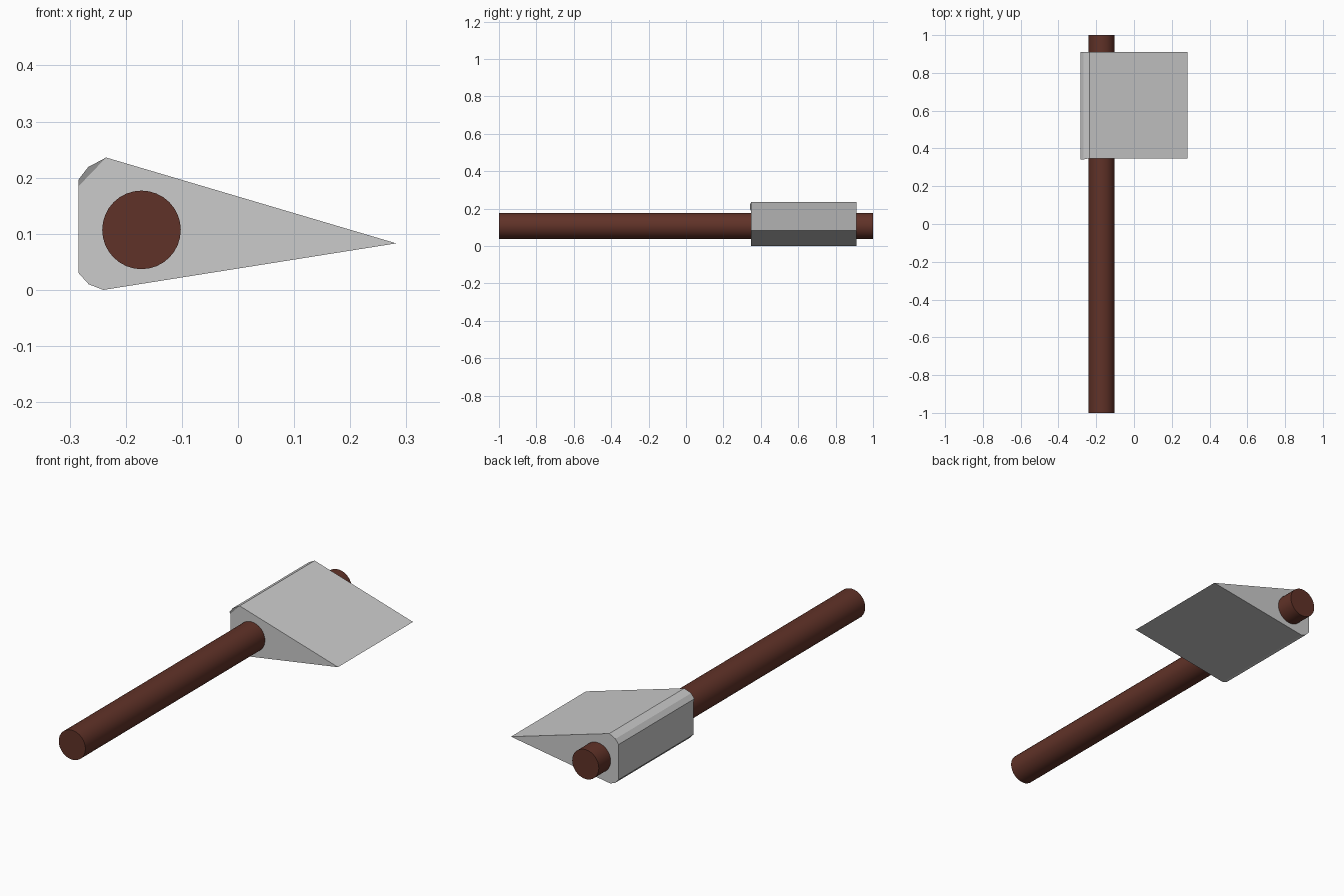
import bpy, bmesh, math

if "Cube" in bpy.data.objects:
    bpy.data.objects.remove(bpy.data.objects["Cube"])

# Handle: long round shaft along y
bpy.ops.mesh.primitive_cylinder_add(vertices=32, radius=0.07, depth=2,
                                    location=(-0.172, 0, 0.107),
                                    rotation=(math.pi / 2, 0, 0))
handle = bpy.context.object
handle.name = "handle"
bpy.ops.object.shade_smooth_by_angle(angle=math.radians(40))
wood = bpy.data.materials.new("dark_wood")
wood.diffuse_color = (0.118, 0.032, 0.021, 1)
wood.use_nodes = True
wood.node_tree.nodes["Principled BSDF"].inputs["Base Color"].default_value = wood.diffuse_color
handle.data.materials.append(wood)

# Axe head: wedge profile (x, z) with a chamfered poll, extruded along y
profile = [(-0.284, 0.03), (-0.266, 0.01), (-0.24, 0.0), (0.282, 0.083),
           (-0.235, 0.236), (-0.267, 0.219), (-0.284, 0.197), (-0.284, 0.185)]
bm = bmesh.new()
# the upper poll corner juts slightly forward
front = [bm.verts.new((x, 0.342 if i in (5, 6) else 0.348, z))
         for i, (x, z) in enumerate(profile)]
back = [bm.verts.new((x, 0.911, z)) for x, z in profile]
bm.faces.new([front[i] for i in (0, 1, 2, 3, 4, 7)])
bm.faces.new([front[i] for i in (4, 5, 6, 7)])
bm.faces.new(back[::-1])
n = len(profile)
for i in range(n):
    j = (i + 1) % n
    bm.faces.new((front[i], back[i], back[j], front[j]))
bmesh.ops.recalc_face_normals(bm, faces=bm.faces[:])
mesh = bpy.data.meshes.new("axe_head")
bm.to_mesh(mesh)
bm.free()
head = bpy.data.objects.new("axe_head", mesh)
bpy.context.collection.objects.link(head)
